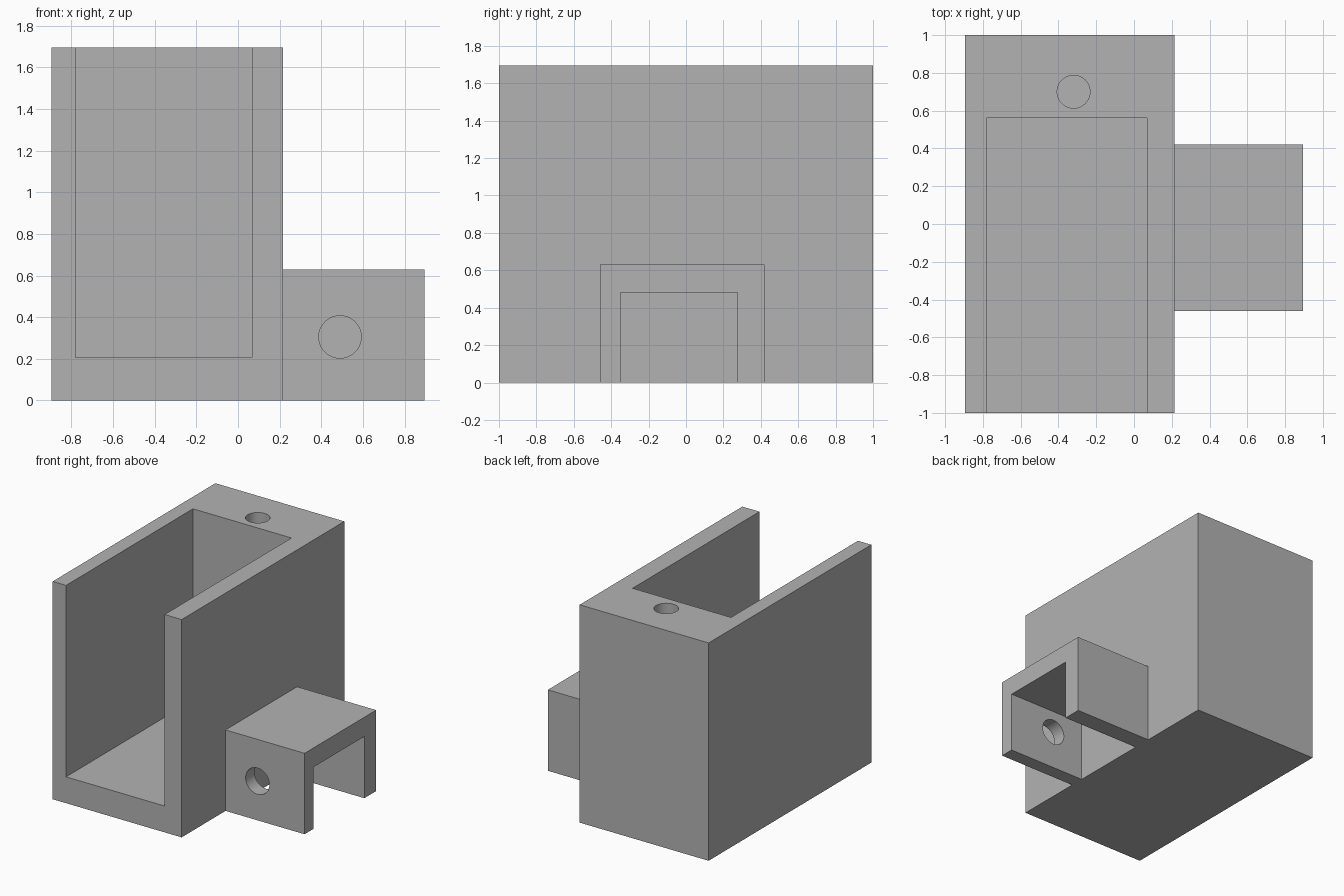
import bpy
import bmesh
import math
from mathutils import Matrix, Vector

cube = bpy.data.objects.get("Cube")
if cube:
    bpy.data.objects.remove(cube, do_unlink=True)

grey = bpy.data.materials.new("plain grey")
grey.use_nodes = True
colour = (0.45, 0.45, 0.45, 1)
grey.diffuse_color = colour
grey.node_tree.nodes["Principled BSDF"].inputs["Base Color"].default_value = colour


def make_object(name, bm):
    mesh = bpy.data.meshes.new(name)
    bm.to_mesh(mesh)
    bm.free()
    mesh.materials.append(grey)
    obj = bpy.data.objects.new(name, mesh)
    bpy.context.collection.objects.link(obj)
    return obj


def box(name, low, high):
    low, high = Vector(low), Vector(high)
    bm = bmesh.new()
    size = Matrix.Diagonal((*(high - low), 1))
    bmesh.ops.create_cube(bm, size=1, matrix=Matrix.Translation((low + high) / 2) @ size)
    return make_object(name, bm)


def cylinder(name, centre, radius, depth, tilt=0):
    bm = bmesh.new()
    place = Matrix.Translation(centre) @ Matrix.Rotation(tilt, 4, 'X')
    bmesh.ops.create_cone(bm, cap_ends=True, segments=48, radius1=radius,
                          radius2=radius, depth=depth, matrix=place)
    return make_object(name, bm)


def cut(target, *cutters):
    for cutter in cutters:
        cutter.hide_render = True
        mod = target.modifiers.new(cutter.name, 'BOOLEAN')
        mod.operation = 'DIFFERENCE'
        mod.solver = 'EXACT'
        mod.object = cutter
    bpy.ops.object.select_all(action='DESELECT')
    target.select_set(True)
    bpy.context.view_layer.objects.active = target
    for cutter in cutters:
        bpy.ops.object.modifier_apply(modifier=cutter.name)
        bpy.data.objects.remove(cutter, do_unlink=True)
    bpy.ops.object.shade_smooth_by_angle(angle=math.radians(30))


# Tall holder, open at the front and top, with a blind hole in its thick back
holder = box("holder_body", (-0.895, -1, 0), (0.215, 1, 1.695))
cut(holder,
    box("holder_cavity", (-0.78, -1.2, 0.205), (0.068, 0.56, 2)),
    cylinder("holder_hole", (-0.32, 0.70, 1.695), 0.087, 1.0))

# Side bracket with a slot underneath and a hole through its front leg only
bracket = box("side_bracket", (0.215, -0.46, 0), (0.895, 0.42, 0.63))
cut(bracket,
    box("bracket_slot", (0.1, -0.35, -0.2), (1.1, 0.275, 0.48)),
    cylinder("bracket_hole", (0.49, -0.42, 0.305), 0.102, 0.3, math.pi / 2))
